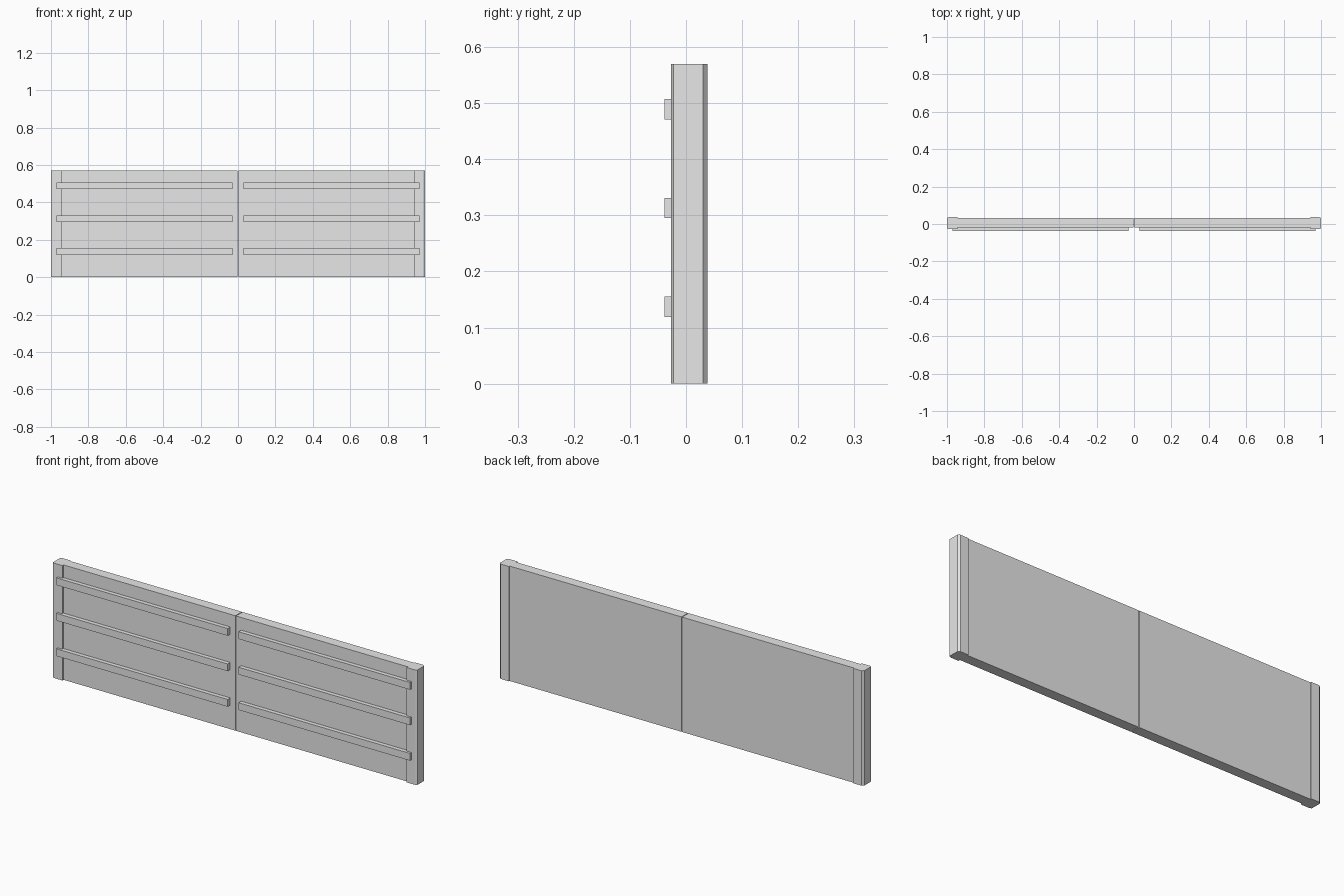
import bpy, bmesh

if "Cube" in bpy.data.objects:
    bpy.data.objects.remove(bpy.data.objects["Cube"])

H = 0.57  # panel height

grey = bpy.data.materials.new("plain_grey")
grey.diffuse_color = (0.8, 0.8, 0.8, 1)
grey.use_nodes = True
grey.node_tree.nodes["Principled BSDF"].inputs["Base Color"].default_value = grey.diffuse_color


def prism(name, profile, z0, z1, sx):
    """Extrude an (x, y) profile from z0 to z1, mirrored in x when sx is -1."""
    bm = bmesh.new()
    base = bm.faces.new([bm.verts.new((sx * x, y, z0)) for x, y in profile])
    out = bmesh.ops.extrude_face_region(bm, geom=[base])
    for v in out["geom"]:
        if isinstance(v, bmesh.types.BMVert):
            v.co.z = z1
    bmesh.ops.recalc_face_normals(bm, faces=bm.faces[:])
    me = bpy.data.meshes.new(name)
    bm.to_mesh(me)
    bm.free()
    me.materials.append(grey)
    ob = bpy.data.objects.new(name, me)
    bpy.context.collection.objects.link(ob)
    return ob


# Half panel with a thicker end post: square inner steps, small outer chamfers
PANEL = [(0.002, -0.018), (0.945, -0.018), (0.945, -0.027), (0.99, -0.027),
         (1.0, -0.022), (1.0, 0.030), (0.99, 0.0385), (0.945, 0.0385),
         (0.945, 0.033), (0.002, 0.033)]
# Horizontal slat on the front
SLAT = [(0.03, -0.0385), (0.97, -0.0385), (0.97, -0.015), (0.03, -0.015)]

for side, sx in (("left", -1), ("right", 1)):
    prism(f"{side}_panel", PANEL, 0, H, sx)
    for i, z in enumerate((0.119, 0.295, 0.471)):
        prism(f"{side}_slat_{i + 1}", SLAT, z, z + 0.036, sx)
